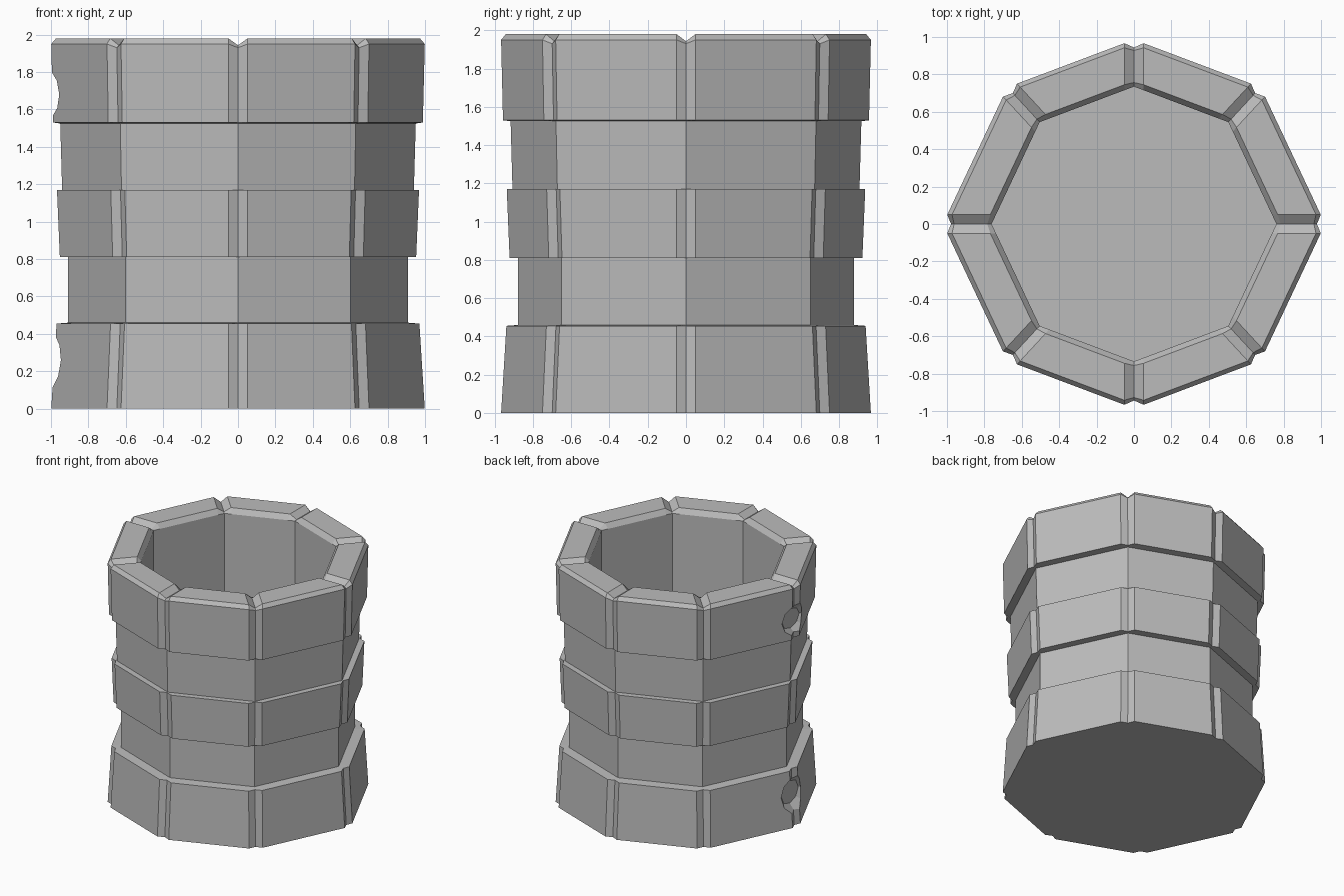
import bpy, bmesh
from mathutils import Vector

cube = bpy.data.objects.get("Cube")
if cube:
    bpy.data.objects.remove(cube)

stone = bpy.data.materials.new("grey stone")
stone.use_nodes = True
stone.diffuse_color = (0.5, 0.5, 0.5, 1)
stone.node_tree.nodes["Principled BSDF"].inputs["Base Color"].default_value = (0.5, 0.5, 0.5, 1)

# slightly uneven octagon outline
QUARTER = [(1.022, 0), (0.677, 0.731), (0, 0.986)]
CORNERS = [Vector(p) for p in QUARTER]
CORNERS += [Vector((-x, y)) for x, y in QUARTER[1::-1]]
CORNERS += [Vector((x, -y)) for x, y in [(-0.677, 0.731), (0, 0.986), (0.677, 0.731)]]


def ring(bm, scale, z, pull=1.0, notch=0.0, cut=0.055):
    """Three points per corner: two block edges and the groove between them."""
    verts = []
    for i, corner in enumerate(CORNERS):
        c = corner * scale
        before = CORNERS[i - 1] * scale
        after = CORNERS[(i + 1) % 8] * scale
        a = c + (before - c).normalized() * cut
        b = c + (after - c).normalized() * cut
        for p, h in ((a, z), (c * pull, z - notch), (b, z)):
            verts.append(bm.verts.new((p.x, p.y, h)))
    return verts


GROOVE = 0.957
# scale, height, groove pull, notch depth
PROFILE = [
    (1.0, 0.0, GROOVE, 0), (0.972, 0.455, GROOVE, 0),      # bottom block course
    (0.89, 0.46, 1, 0), (0.89, 0.81, 1, 0),                # lower recess
    (0.955, 0.81, GROOVE, 0), (0.97, 1.17, GROOVE, 0),     # middle block course
    (0.92, 1.17, 1, 0), (0.93, 1.525, 1, 0),               # upper recess
    (0.99, 1.53, GROOVE, 0), (1.0, 1.95, GROOVE, 0.02),    # top block course
    (0.975, 1.98, 0.965, 0.037), (0.775, 1.98, 0.99, 0.037),  # rim
    (0.745, 1.94, 1, 0), (0.745, 0.1, 1, 0),               # inner wall
]

# pot body
bm = bmesh.new()
rings = [ring(bm, *row) for row in PROFILE]
for low, high in zip(rings, rings[1:]):
    for i in range(len(low)):
        j = (i + 1) % len(low)
        bm.faces.new((low[i], low[j], high[j], high[i]))
bm.faces.new(rings[0][::-1])
bm.faces.new(rings[-1])
bmesh.ops.recalc_face_normals(bm, faces=bm.faces[:])
mesh = bpy.data.meshes.new("pot_body")
bm.to_mesh(mesh)
bm.free()
mesh.materials.append(stone)
pot = bpy.data.objects.new("pot_body", mesh)
bpy.context.collection.objects.link(pot)


# chipped corners: flat-bottomed dents
def chip(name, z, depth_x, half_height):
    bpy.ops.mesh.primitive_cone_add(vertices=8, radius1=0.32, radius2=0.1, depth=0.16,
                                    location=(depth_x - 0.08, 0, z),
                                    rotation=(0, 1.5708, 0))
    cutter = bpy.context.object
    cutter.name = name
    cutter.scale = (half_height / 0.14, 1.1, 1)
    cutter.data.materials.append(stone)
    cutter.hide_render = True
    cutter.hide_set(True)
    mod = pot.modifiers.new(name, "BOOLEAN")
    mod.operation = "DIFFERENCE"
    mod.solver = "EXACT"
    mod.object = cutter
    return mod


chip("upper_chip_cutter", 1.68, -0.945, 0.11)
chip("lower_chip_cutter", 0.26, -0.937, 0.13)

# apply the chips and remove the cutters
bpy.context.view_layer.objects.active = pot
pot.select_set(True)
for mod in list(pot.modifiers):
    cutter = mod.object
    bpy.ops.object.modifier_apply(modifier=mod.name)
    bpy.data.objects.remove(cutter)
